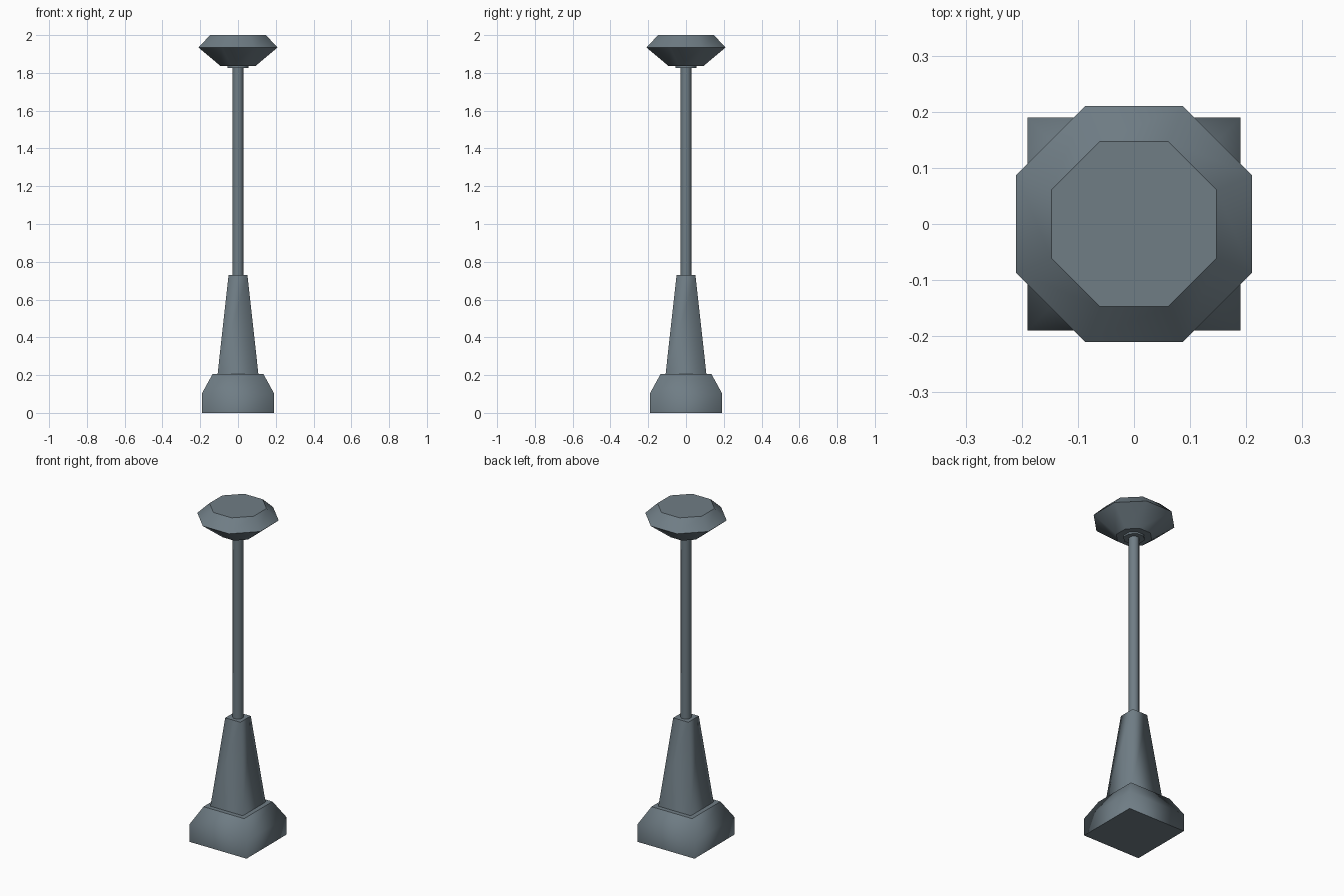
import bpy, bmesh, math

if "Cube" in bpy.data.objects:
    bpy.data.objects.remove(bpy.data.objects["Cube"])

steel = bpy.data.materials.new("blue grey metal")
steel.diffuse_color = (0.16, 0.205, 0.235, 1)
steel.use_nodes = True
steel.node_tree.nodes["Principled BSDF"].inputs["Base Color"].default_value = steel.diffuse_color


def lathe(name, sides, profile, smooth=40):
    """Stack regular polygon rings; profile holds (half width across flats, z)."""
    bm = bmesh.new()
    rings = []
    for half, z in profile:
        r = half / math.cos(math.pi / sides)
        rings.append([bm.verts.new((r * math.cos((i + 0.5) * math.tau / sides),
                                    r * math.sin((i + 0.5) * math.tau / sides), z))
                      for i in range(sides)])
    for a, b in zip(rings, rings[1:]):
        for i in range(sides):
            j = (i + 1) % sides
            bm.faces.new((a[i], a[j], b[j], b[i]))
    bm.faces.new(rings[0][::-1])
    bm.faces.new(rings[-1])
    bmesh.ops.recalc_face_normals(bm, faces=bm.faces)
    mesh = bpy.data.meshes.new(name)
    bm.to_mesh(mesh)
    bm.free()
    mesh.materials.append(steel)
    ob = bpy.data.objects.new(name, mesh)
    bpy.context.collection.objects.link(ob)
    bpy.ops.object.select_all(action='DESELECT')
    ob.select_set(True)
    bpy.context.view_layer.objects.active = ob
    bpy.ops.object.shade_smooth_by_angle(angle=math.radians(smooth))
    return ob


# square foot with sloped shoulders, smooth all round its sides
foot = lathe("foot", 4, [(0.19, 0), (0.19, 0.105), (0.135, 0.205)])
for e in foot.data.edges:
    zs = [foot.data.vertices[v].co.z for v in e.vertices]
    flat = abs(zs[0] - zs[1]) < 1e-5 and (zs[0] < 0.01 or zs[0] > 0.2)
    e.use_edge_sharp = flat

# tapered square shaft and thin pole
shaft = lathe("shaft", 4, [(0.108, 0.205), (0.05, 0.73)])
for e in shaft.data.edges:
    zs = [shaft.data.vertices[v].co.z for v in e.vertices]
    e.use_edge_sharp = abs(zs[0] - zs[1]) < 1e-5
lathe("pole", 8, [(0.028, 0.73), (0.028, 1.84)], 50)

# eight sided lamp head with a small collar below
head = lathe("lamp_head", 8, [(0.092, 1.836), (0.21, 1.935), (0.147, 2.0)], 50)
for e in head.data.edges:
    zs = [head.data.vertices[v].co.z for v in e.vertices]
    flat = abs(zs[0] - zs[1]) < 1e-5
    e.use_edge_sharp = flat
lathe("collar", 8, [(0.055, 1.826), (0.055, 1.837)], 50)
